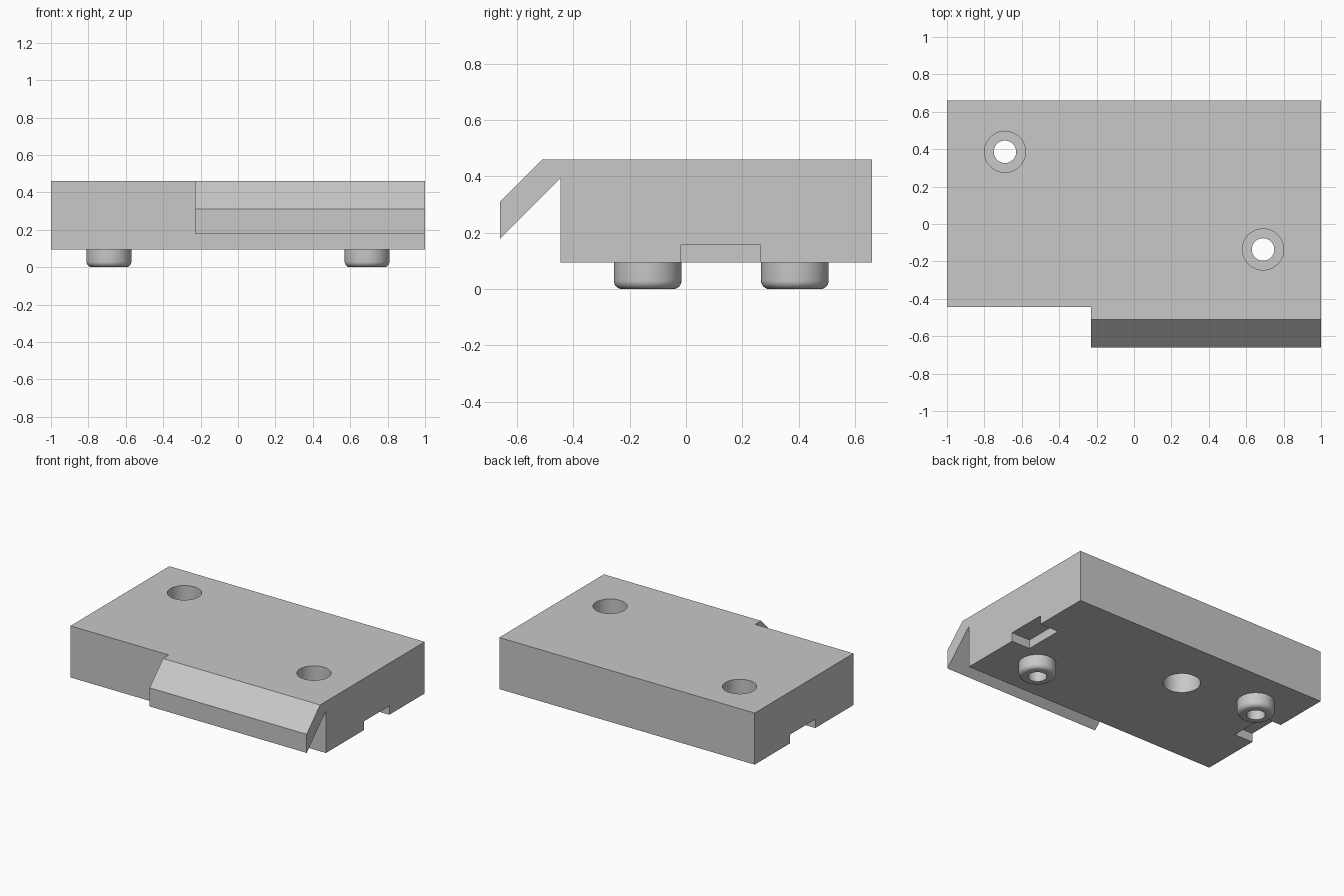
import bpy, bmesh, math
from mathutils import Matrix, Vector

cube = bpy.data.objects.get("Cube")
if cube:
    bpy.data.objects.remove(cube, do_unlink=True)

grey = bpy.data.materials.new("plain_grey")
grey.use_nodes = True
colour = (0.58, 0.58, 0.58, 1)
grey.diffuse_color = colour
grey.node_tree.nodes["Principled BSDF"].inputs["Base Color"].default_value = colour


def make_object(name, bm):
    bmesh.ops.recalc_face_normals(bm, faces=bm.faces)
    mesh = bpy.data.meshes.new(name)
    bm.to_mesh(mesh)
    bm.free()
    mesh.materials.append(grey)
    obj = bpy.data.objects.new(name, mesh)
    bpy.context.collection.objects.link(obj)
    return obj


def prism(name, profile, x0, x1):
    """Extrude a (y, z) outline along x."""
    bm = bmesh.new()
    face = bm.faces.new([bm.verts.new((x0, y, z)) for y, z in profile])
    out = bmesh.ops.extrude_face_region(bm, geom=[face])["geom"]
    bmesh.ops.translate(bm, vec=(x1 - x0, 0, 0),
                        verts=[v for v in out if isinstance(v, bmesh.types.BMVert)])
    return make_object(name, bm)


def box(name, x0, x1, y0, y1, z0, z1):
    return prism(name, [(y0, z0), (y1, z0), (y1, z1), (y0, z1)], x0, x1)


def lathe(name, profile, centre, steps=48):
    """Spin an (r, z) outline around a vertical axis."""
    bm = bmesh.new()
    verts = [bm.verts.new((r, 0, z)) for r, z in profile]
    edges = [bm.edges.new(pair) for pair in zip(verts, verts[1:])]
    bmesh.ops.spin(bm, geom=verts + edges, cent=(0, 0, 0), axis=(0, 0, 1),
                   angle=math.tau, steps=steps)
    bmesh.ops.remove_doubles(bm, verts=bm.verts, dist=1e-4)
    bmesh.ops.transform(bm, matrix=Matrix.Translation(Vector((*centre, 0))), verts=bm.verts)
    return make_object(name, bm)


def combine(target, tool, operation):
    mod = target.modifiers.new("combine", "BOOLEAN")
    mod.operation, mod.object, mod.solver = operation, tool, "EXACT"
    bpy.context.view_layer.objects.active = target
    bpy.ops.object.modifier_apply(modifier=mod.name)
    bpy.data.objects.remove(tool, do_unlink=True)


def smooth(obj):
    bpy.ops.object.select_all(action="DESELECT")
    obj.select_set(True)
    bpy.context.view_layer.objects.active = obj
    bpy.ops.object.shade_smooth_by_angle(angle=math.radians(30))


BOTTOM, TOP, FRONT, BACK = 0.095, 0.46, -0.445, 0.66
BORE, RECESS, FOOT = 0.06, 0.11, 0.12
SHELF = 0.2
screw_spots = {"right": (-0.69, 0.386), "left": (0.69, -0.136)}

# Main block with the sloping lip along part of the front
body = box("body", -1, 1, FRONT, BACK, BOTTOM, TOP)
lip = prism("lip", [(-0.4, TOP), (-0.51, TOP), (BOTTOM - 0.755, 0.31),
                    (-0.66, 0.178), (FRONT, 0.393), (-0.4, 0.393)], -0.23, 1)
combine(body, lip, "UNION")

# Notches under both ends
for side in (-1, 1):
    x0, x1 = sorted((side * 0.855, side * 1.1))
    combine(body, box("notch_cutter", x0, x1, -0.018, 0.264, 0, 0.157), "DIFFERENCE")

# Stepped screw holes from the top
for spot in screw_spots.values():
    cutter = lathe("screw_hole_cutter", [(0, 0), (BORE, 0), (BORE, SHELF), (RECESS, SHELF),
                                         (RECESS, 0.6), (0, 0.6)], spot)
    combine(body, cutter, "DIFFERENCE")

# Blind socket in the underside
socket = lathe("socket_cutter", [(0, 0), (FOOT, 0), (FOOT, 0.34), (0, 0.34)], (-0.172, 0.268))
combine(body, socket, "DIFFERENCE")
smooth(body)

# Hollow round feet with rounded lower rims
ROUND = 0.03
rim = [(FOOT - ROUND + ROUND * math.sin(a), ROUND - ROUND * math.cos(a))
       for a in (math.pi / 2 * i / 6 for i in range(7))]
for side, spot in screw_spots.items():
    smooth(lathe(side + "_foot", [(BORE, BOTTOM), (BORE, 0)] + rim + [(FOOT, BOTTOM)], spot))
